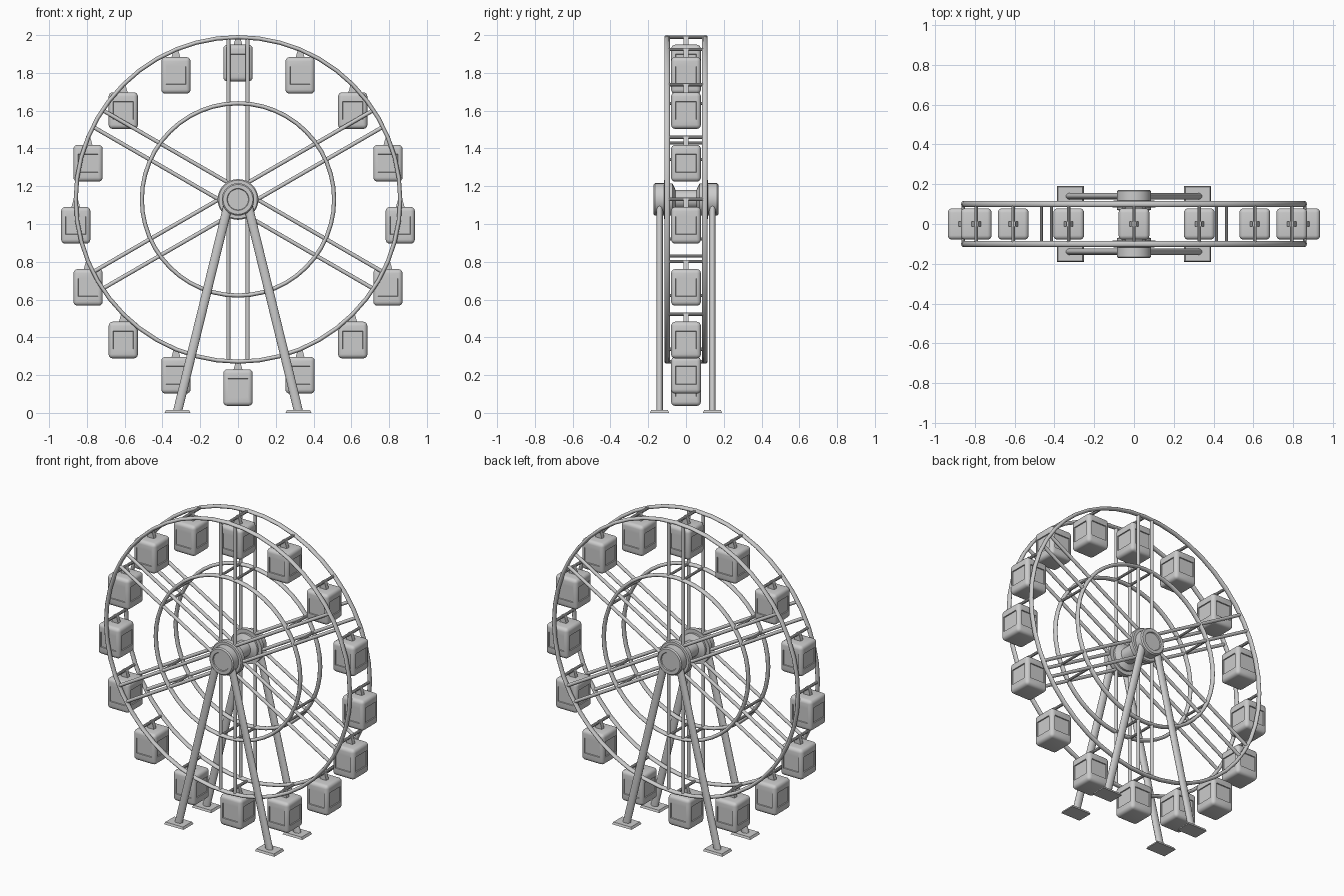
import bpy, bmesh
from math import pi, sin, cos, atan2, hypot, radians

if "Cube" in bpy.data.objects:
    bpy.data.objects.remove(bpy.data.objects["Cube"])

HUB_Z, R, R_IN, SIDE = 1.13, 0.859, 0.509, 0.1


def smooth(o, angle=35):
    bpy.ops.object.select_all(action='DESELECT')
    o.select_set(True)
    bpy.context.view_layer.objects.active = o
    bpy.ops.object.shade_smooth_by_angle(angle=radians(angle))


def mesh_object(name, bm):
    bmesh.ops.recalc_face_normals(bm, faces=bm.faces)
    me = bpy.data.meshes.new(name)
    bm.to_mesh(me)
    bm.free()
    o = bpy.data.objects.new(name, me)
    bpy.context.collection.objects.link(o)
    return o


def bar(name, a, b, y, wx, wy, sides=12):
    """Tube in the wheel plane from a=(x,z) to b=(x,z), with an elliptical section."""
    dx, dz = b[0] - a[0], b[1] - a[1]
    bpy.ops.mesh.primitive_cylinder_add(vertices=sides, radius=1, depth=1,
        location=((a[0] + b[0]) / 2, y, (a[1] + b[1]) / 2), rotation=(0, atan2(dx, dz), 0))
    o = bpy.context.object
    o.name = name
    o.scale = (wx / 2, wy / 2, hypot(dx, dz))
    smooth(o)
    return o


def cross_bar(name, x, z, half, r):
    bpy.ops.mesh.primitive_cylinder_add(vertices=10, radius=r, depth=2 * half,
        location=(x, 0, z), rotation=(pi / 2, 0, 0))
    bpy.context.object.name = name
    smooth(bpy.context.object)


# Rims, spokes and legs on both sides
for y, side in ((-SIDE, "front"), (SIDE, "back")):
    for r, label in ((R, "outer"), (R_IN, "inner")):
        bpy.ops.mesh.primitive_torus_add(major_segments=48, minor_segments=10,
            major_radius=r, minor_radius=0.011, location=(0, y, HUB_Z), rotation=(pi / 2, 0, 0))
        o = bpy.context.object
        o.name = f"{side}_{label}_rim"
        o.scale.z = 1.4
        smooth(o, 50)
    for i in range(6):
        a = pi / 2 + i * pi / 3
        c, s = cos(a), sin(a)
        for off in (-0.051, 0.051):
            p, q = [(c * d - s * off, HUB_Z + s * d + c * off) for d in (0.07, 0.857)]
            bar(f"{side}_spoke", p, q, y, 0.021, 0.022)
    ly = 0.14 if y > 0 else -0.14
    for sx in (-1, 1):
        bar(f"{side}_leg", (sx * 0.32, 0.008), (sx * 0.05, 1.11), ly, 0.048, 0.034, 16)
        # Foot plate with a slightly tapered top
        bm = bmesh.new()
        bmesh.ops.create_cube(bm, size=1)
        for v in bm.verts:
            k = 0.9 if v.co.z > 0 else 1
            v.co = (sx * 0.32 + v.co.x * 0.137 * k, ly + v.co.y * 0.1 * k, (v.co.z + 0.5) * 0.014)
        mesh_object(f"{side}_foot", bm)

# Ties between the two sides where the spokes cross the inner rim
for i in range(6):
    a = pi / 2 + i * pi / 3
    for off in (-0.051, 0.051):
        cross_bar("wheel_tie", cos(a) * R_IN - sin(a) * off,
                  HUB_Z + sin(a) * R_IN + cos(a) * off, SIDE, 0.008)

# Hub with axle, flanges and end caps: lathed profile (radius, y)
profile = [(0.05, 0), (0.05, 0.055), (0.085, 0.072), (0.085, 0.084), (0.108, 0.084),
           (0.108, 0.111), (0.102, 0.117), (0.086, 0.117), (0.086, 0.165), (0.079, 0.172),
           (0.058, 0.172), (0.055, 0.166), (0, 0.166)]
bm = bmesh.new()
vs = [bm.verts.new((r, y, 0)) for r, y in profile]
es = [bm.edges.new(e) for e in zip(vs, vs[1:])]
bmesh.ops.spin(bm, geom=vs + es, cent=(0, 0, 0), axis=(0, 1, 0), angle=2 * pi, steps=32)
bmesh.ops.remove_doubles(bm, verts=bm.verts, dist=1e-5)
bmesh.ops.mirror(bm, geom=bm.verts[:] + bm.edges[:] + bm.faces[:], axis='Y', merge_dist=1e-4)
hub = mesh_object("hub", bm)
hub.location.z = HUB_Z
smooth(hub)

# Gondola: rounded box with a recessed panel on each side, origin at its pivot
bm = bmesh.new()
bmesh.ops.create_cube(bm, size=1)
for v in bm.verts:
    v.co = (v.co.x * 0.155, v.co.y * 0.158, v.co.z * 0.194)
bmesh.ops.bevel(bm, geom=bm.edges[:], offset=0.022, segments=4, profile=0.5, affect='EDGES')
bm.normal_update()
sides = sorted((f for f in bm.faces if abs(f.normal.z) < 0.1), key=lambda f: -f.calc_area())[:4]
bmesh.ops.inset_individual(bm, faces=sides, thickness=0.003)
for f in sides:
    for v in f.verts:
        v.co.z = 0.048 if v.co.z > 0 else -0.048
bmesh.ops.inset_individual(bm, faces=sides, thickness=0.002, depth=-0.006)
bmesh.ops.translate(bm, verts=bm.verts, vec=(0, 0, -0.137))
body = mesh_object("gondola", bm)
smooth(body)

# Hanger: small tapered block between the roof and the pivot bar
bm = bmesh.new()
bmesh.ops.create_cube(bm, size=1)
for v in bm.verts:
    v.co = (v.co.x * (0.02 if v.co.z > 0 else 0.048), v.co.y * 0.025, v.co.z * 0.05 - 0.019)
hanger = mesh_object("gondola_hanger", bm)

# Sixteen upright gondolas around the rim
for i in range(16):
    a = i * pi / 8
    x, z = R * cos(a), HUB_Z + R * sin(a)
    cross_bar("gondola_pivot", x, z, SIDE, 0.009)
    for src in (body, hanger):
        o = src if i == 0 else src.copy()
        if i:
            bpy.context.collection.objects.link(o)
        o.location = (x, 0, z)
